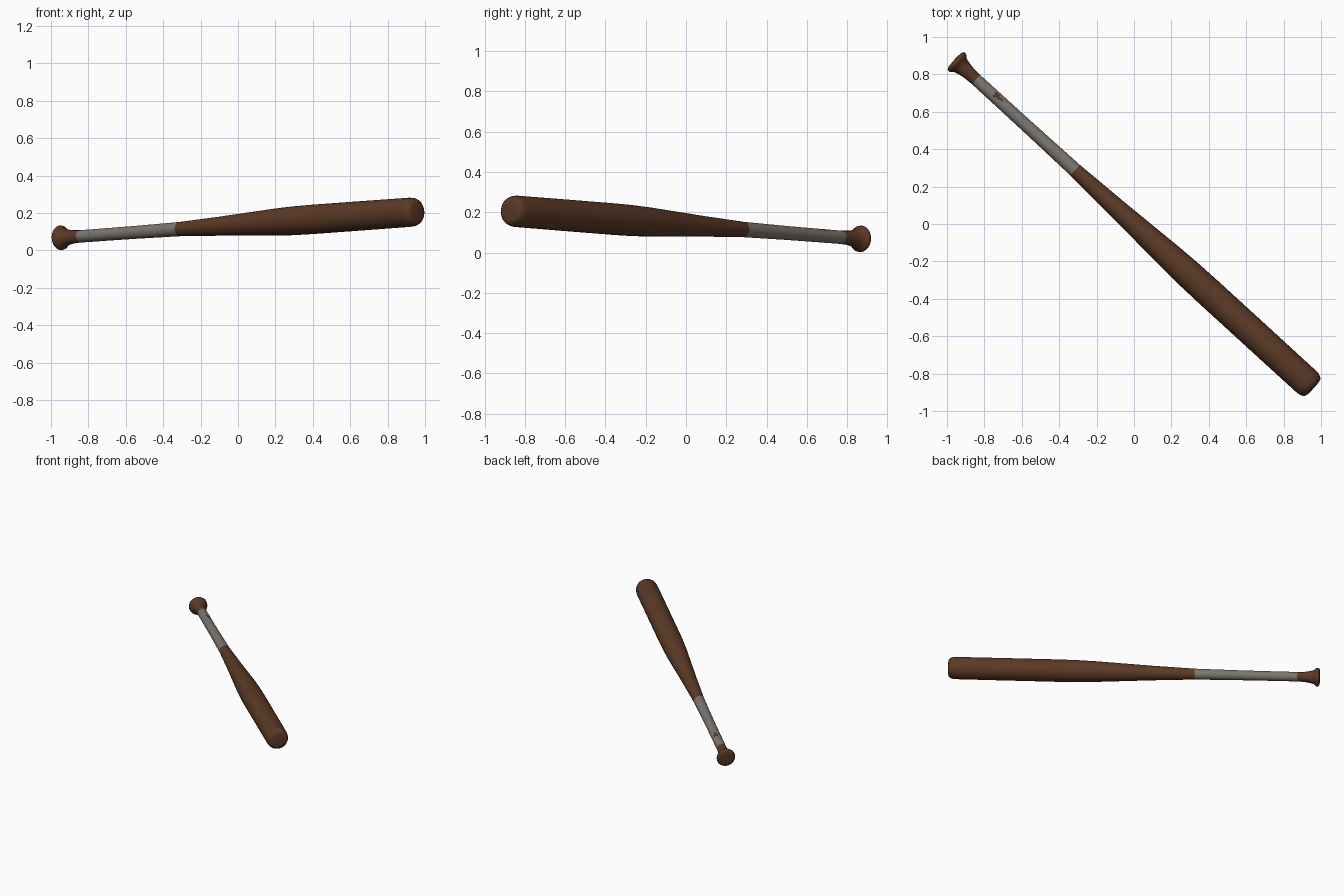
import bpy, bmesh, math
from mathutils import Vector

if "Cube" in bpy.data.objects:
    bpy.data.objects.remove(bpy.data.objects["Cube"])

SIDES = 32
AXIS = Vector((0.738, -0.675, 0.054)).normalized()   # knob -> barrel end
SIDE = Vector((0.675, 0.738, 0.0)).normalized()
UP = AXIS.cross(SIDE).normalized()
CENTRE = Vector((0, 0, 0.137))


def material(name, rgb):
    m = bpy.data.materials.new(name)
    m.diffuse_color = (*rgb, 1)
    m.use_nodes = True
    m.node_tree.nodes["Principled BSDF"].inputs["Base Color"].default_value = m.diffuse_color
    return m


WOOD = material("brown wood", (0.105, 0.041, 0.019))
TAPE = material("grey tape", (0.20, 0.18, 0.16))


def lathe(name, profile, mats, cap_start=False, cap_end=False, rule=None):
    """Revolve (position, radius) pairs around the tilted bat axis."""
    bm = bmesh.new()
    rings = []
    for s, r in profile:
        ring = []
        for i in range(SIDES):
            t = 2 * math.pi * i / SIDES
            ring.append(bm.verts.new(CENTRE + AXIS * s + (UP * math.cos(t) + SIDE * math.sin(t)) * r))
        rings.append(ring)
    for k in range(len(rings) - 1):
        a, b = rings[k], rings[k + 1]
        for i in range(SIDES):
            j = (i + 1) % SIDES
            f = bm.faces.new((a[i], b[i], b[j], a[j]))
            if rule:
                s = (profile[k][0] + profile[k + 1][0]) / 2
                angle = (i + 0.5) * 360 / SIDES
                f.material_index = rule(s, angle - 360 if angle > 180 else angle)
    if cap_start:
        bm.faces.new(rings[0])
    if cap_end:
        bm.faces.new(rings[-1][::-1])
    # make the side faces point away from the axis
    bm.normal_update()
    f = bm.faces[:][0]
    c = f.calc_center_median() - CENTRE
    if f.normal.dot(c - AXIS * c.dot(AXIS)) < 0:
        bmesh.ops.reverse_faces(bm, faces=bm.faces[:])
    me = bpy.data.meshes.new(name)
    bm.to_mesh(me)
    bm.free()
    for m in mats:
        me.materials.append(m)
    ob = bpy.data.objects.new(name, me)
    bpy.context.collection.objects.link(ob)
    bpy.ops.object.select_all(action='DESELECT')
    ob.select_set(True)
    bpy.context.view_layer.objects.active = ob
    bpy.ops.object.shade_smooth_by_angle(angle=math.radians(40))
    return ob


# Barrel with rounded end
lathe("barrel", [(-0.425, 0.038), (-0.27, 0.045), (-0.13, 0.051), (0.0, 0.058),
                 (0.14, 0.0655), (0.27, 0.0725), (0.40, 0.077), (0.54, 0.0785),
                 (0.9, 0.0785), (1.25, 0.078), (1.272, 0.0755), (1.288, 0.069),
                 (1.297, 0.060), (1.301, 0.045)], [WOOD], cap_end=True)


# Taped grip with a small triangular worn patch showing the wood
def worn_patch(s, angle):
    if not -1.021 < s < -0.957:
        return 0
    half = 34 * (-0.95 - s) / 0.07
    return 1 if abs(angle - 20) < half else 0


grip = [(-1.145, 0.033), (-1.021, 0.0335)]
grip += [(-1.021 + 0.008 * i, 0.0335) for i in range(1, 9)]
grip += [(-0.75, 0.0345), (-0.425, 0.038)]
lathe("grip", grip, [TAPE, WOOD], rule=worn_patch)

# Flared knob
lathe("knob", [(-1.302, 0.030), (-1.300, 0.052), (-1.295, 0.062), (-1.287, 0.066),
               (-1.277, 0.0645), (-1.269, 0.058), (-1.262, 0.050), (-1.235, 0.042),
               (-1.20, 0.036), (-1.145, 0.033)], [WOOD], cap_start=True)
